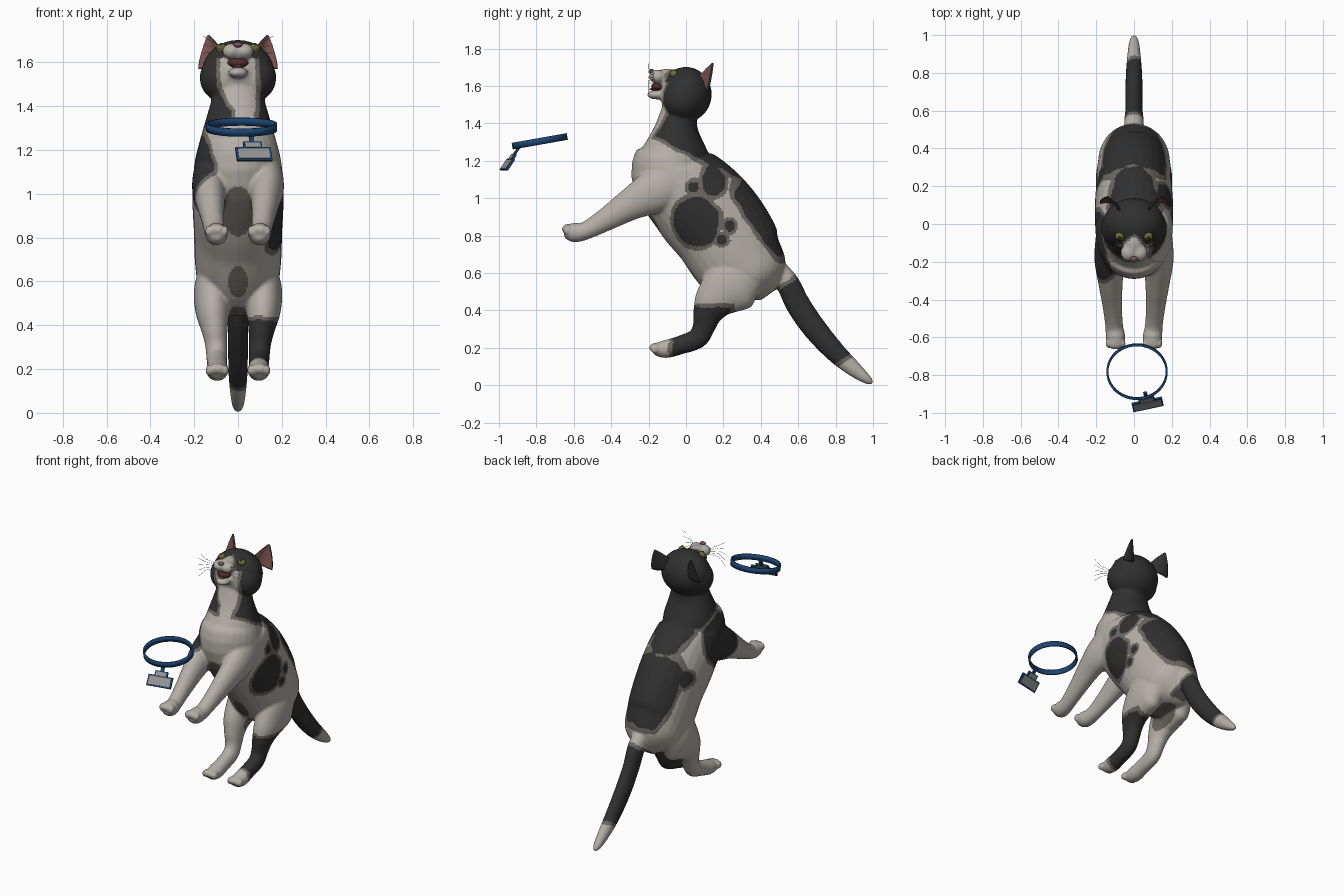
import bpy, bmesh, math
from mathutils import Vector, Matrix, noise

cube = bpy.data.objects.get("Cube")
if cube:
    bpy.data.objects.remove(cube, do_unlink=True)


def material(name, rgb):
    m = bpy.data.materials.new(name)
    m.use_nodes = True
    m.diffuse_color = (*rgb, 1)
    m.node_tree.nodes["Principled BSDF"].inputs["Base Color"].default_value = (*rgb, 1)
    return m


white = material("white_fur", (0.46, 0.43, 0.39))
grey = material("grey_fur", (0.15, 0.135, 0.12))
black = material("black_fur", (0.03, 0.03, 0.03))
pink = material("ear_and_nose_pink", (0.2, 0.085, 0.08))
red = material("mouth_red", (0.09, 0.025, 0.025))
blue = material("collar_blue", (0.012, 0.06, 0.17))
silver = material("tag_silver", (0.3, 0.3, 0.3))
eye_mat = material("eye_olive", (0.16, 0.15, 0.04))


def add_object(name, bm, mats, smooth=True):
    bmesh.ops.recalc_face_normals(bm, faces=bm.faces)
    mesh = bpy.data.meshes.new(name)
    bm.to_mesh(mesh)
    bm.free()
    for m in mats:
        mesh.materials.append(m)
    for p in mesh.polygons:
        p.use_smooth = smooth
    ob = bpy.data.objects.new(name, mesh)
    bpy.context.collection.objects.link(ob)
    return ob


def ellipsoid(bm, pos, radii):
    mat = Matrix.Translation(pos) @ Matrix.Diagonal((*radii, 1))
    bmesh.ops.create_uvsphere(bm, u_segments=24, v_segments=16, radius=1, matrix=mat)


def spline(a, b, c, d, t):
    return 0.5 * (2 * b + (c - a) * t + (2 * a - 5 * b + 4 * c - d) * t * t
                  + (3 * b - a - 3 * c + d) * t ** 3)


def limb(bm, stations, mirror=1, sides=28, steps=6):
    """Loft smooth elliptical rings through (x, y, z, half width, half depth)."""
    s = [Vector(p) for p in stations]
    s = [s[0]] + s + [s[-1]]
    path = [spline(*s[i:i + 4], k / steps) for i in range(len(s) - 3) for k in range(steps)]
    path.append(s[-1])
    rings = []
    for i, p in enumerate(path):
        tangent = (path[min(i + 1, len(path) - 1)] - path[max(i - 1, 0)]).to_3d().normalized()
        side = Vector((1, 0, 0))
        side = (side - tangent * side.dot(tangent)).normalized()
        up = tangent.cross(side)
        ring = []
        for k in range(sides):
            a = math.tau * k / sides
            v = p.to_3d() + side * (math.cos(a) * p[3]) + up * (math.sin(a) * p[4])
            ring.append(bm.verts.new((v.x * mirror, v.y, v.z)))
        rings.append(ring)
    for r, q in zip(rings, rings[1:]):
        for k in range(sides):
            bm.faces.new((r[k], r[(k + 1) % sides], q[(k + 1) % sides], q[k]))
    bm.faces.new(rings[0])
    bm.faces.new(rings[-1])


# Torso and neck, tail
bm = bmesh.new()
limb(bm, [(0, -.03, 1.5, .1, .09), (0, -.05, 1.38, .135, .115), (0, -.06, 1.24, .175, .185),
          (0, -.07, 1.13, .2, .225), (0, .07, .97, .208, .262), (0, .185, .835, .202, .264),
          (0, .29, .67, .195, .25), (0, .39, .57, .17, .185), (0, .45, .49, .06, .06)])
limb(bm, [(0, .45, .66, .05, .05), (0, .54, .55, .052, .062), (0, .6, .43, .046, .066),
          (0, .69, .3, .046, .064), (0, .8, .175, .043, .055), (0, .9, .085, .035, .042),
          (0, .97, .03, .025, .025), (0, .998, .012, .01, .01)])

# Legs with toes
for m in (1, -1):
    limb(bm, [(.1, .36, .6, .07, .1), (.115, .26, .55, .086, .16), (.115, .16, .46, .077, .115),
              (.107, .115, .38, .06, .08), (.1, .095, .31, .05, .06), (.097, .06, .25, .047, .055),
              (.095, -.03, .215, .046, .05), (.095, -.11, .193, .05, .048),
              (.095, -.165, .193, .038, .034)], m)
    limb(bm, [(.12, -.05, 1.1, .08, .13), (.13, -.18, 1.03, .08, .115), (.125, -.3, .965, .066, .086),
              (.115, -.43, .885, .052, .062), (.105, -.54, .825, .047, .048),
              (.098, -.6, .817, .052, .052), (.098, -.64, .83, .038, .038)], m)
    for k in (-1.5, -.5, .5, 1.5):
        curve = .006 * abs(k)
        ellipsoid(bm, (m * (.097 + .025 * k), -.643 + curve, .838 - curve), (.016, .024, .026))
        ellipsoid(bm, (m * (.095 + .025 * k), -.175 + curve, .203 - curve), (.016, .026, .026))
    # Cheeks and muzzle pads
    ellipsoid(bm, (m * .07, -.02, 1.53), (.105, .105, .11))
    ellipsoid(bm, (m * .03, -.153, 1.65), (.042, .045, .037))

# Skull, muzzle bridge, lower jaw
ellipsoid(bm, (0, 0, 1.555), (.165, .138, .147))
ellipsoid(bm, (0, -.1, 1.64), (.055, .08, .052))
ellipsoid(bm, (0, -.16, 1.553), (.045, .048, .025))

# Fuse the parts into one skin
source = add_object("cat_body_source", bm, [])
fuse = source.modifiers.new("fuse", 'REMESH')
fuse.mode = 'VOXEL'
fuse.voxel_size = .0085
relax = source.modifiers.new("relax", 'SMOOTH')
relax.factor = .5
relax.iterations = 6
graph = bpy.context.evaluated_depsgraph_get()
skin = bpy.data.meshes.new_from_object(source.evaluated_get(graph))
bpy.data.objects.remove(source, do_unlink=True)
skin.name = "cat_body"
body = bpy.data.objects.new("cat_body", skin)
bpy.context.collection.objects.link(body)

# Coat patches: centre and radii
PATCHES = [((.2, .055, .87), (.15, .125, .135)), ((.2, .04, 1.06), (.1, .024, .024)),
           ((.16, .15, 1.09), (.11, .06, .08)), ((.2, .23, .85), (.1, .025, .025)),
           ((.2, .19, .78), (.1, .026, .026)), ((-.2, -.12, 1.1), (.125, .19, .17)),
           ((-.16, .25, .95), (.06, .06, .05))]
GREY_PATCHES = [((0, -.2, .92), (.075, .12, .14)), ((0, .04, .6), (.045, .12, .08)),
                ((0, .25, .42), (.08, .15, .1))]


def patch_distance(c, centre, radii):
    d = Vector([(c[i] - centre[i]) / radii[i] for i in range(3)]).length
    return (d - 1) * min(radii[1:])


def dark_distance(c):
    x, y, z = c
    along, across = .58 * y - .81 * z, .81 * y + .58 * z
    # Hood over head and neck, open at the throat and muzzle
    hood = -((y + .18) * .447 + (z - 1.34) * .894)
    low = min(max((1.48 - z) / .1, 0), 1)
    bib = .1 - .035 * low - abs(x - .03 * low)
    if z > 1.62:
        bib = min(.1, (-.05 - y) * 1.2) - abs(x)
    if y > -.04:
        bib = -1
    # Saddle, one hind stocking and the tail
    saddle = (((along + .478) / .235) ** 4 + ((across - .9) / .115) ** 4) ** .25
    stocking = max(z - .42, -.07 - y, .02 - x, y - .24)
    tail = max(-.12 - along, along - .37, .45 - y)
    return min([max(hood, bib), (saddle - 1) * .115, stocking, tail]
               + [patch_distance(c, *p) for p in PATCHES])


for m in (white, grey, black):
    skin.materials.append(m)
for p in skin.polygons:
    p.use_smooth = True
    c = p.center
    d = dark_distance(c) + .012 * noise.noise(c * 14)
    belly = min(patch_distance(c, *q) for q in GREY_PATCHES)
    p.material_index = 2 if d < 0 else 1 if d < .02 or belly < 0 else 0


def blob(name, pos, radii, mat):
    b = bmesh.new()
    ellipsoid(b, pos, radii)
    return add_object(name, b, [mat])


# Face details
blob("mouth", (0, -.152, 1.598), (.048, .034, .024), red)
blob("tongue", (0, -.168, 1.583), (.024, .026, .008), pink)
blob("nose", (0, -.185, 1.68), (.02, .014, .012), pink)

for m, tag in ((1, "left"), (-1, "right")):
    blob(tag + "_eye", (m * .075, -.065, 1.664), (.025, .022, .022), eye_mat)
    blob(tag + "_pupil", (m * .077, -.07, 1.679), (.009, .012, .009), black)

    # Ear: a curled leaf, pink inside and dark outside
    base, tip = Vector((.122, .075, 1.595)), Vector((.14, .138, 1.722))
    axis = tip - base
    facing = Vector((.5, -.8, .2))
    facing = (facing - axis * facing.dot(axis) / axis.length_squared).normalized()
    side = facing.cross(axis).normalized()
    b = bmesh.new()
    n = 10
    grid = []
    for j in range(n + 1):
        v = j / n
        row = []
        for i in range(n + 1):
            u = 2 * i / n - 1
            q = base + axis * v + side * (u * .068 * (1.02 - v ** 1.4)) \
                - facing * (.035 * (1 - u * u) * (1 - v))
            row.append(b.verts.new((q.x * m, q.y, q.z)))
        grid.append(row)
    for r, s in zip(grid, grid[1:]):
        for i in range(n):
            f = b.faces.new((r[i], r[i + 1], s[i + 1], s[i]))
    ear = add_object(tag + "_ear", b, [pink, black])
    front = Vector((facing.x * m, facing.y, facing.z))
    if sum(p.normal.dot(front) for p in ear.data.polygons) < 0:
        ear.data.flip_normals()
    shell = ear.modifiers.new("thickness", 'SOLIDIFY')
    shell.thickness = .01
    shell.offset = -1
    shell.material_offset = 1
    shell.material_offset_rim = 1

    # Whiskers
    for k in range(5):
        curve = bpy.data.curves.new(tag + "_whisker", 'CURVE')
        curve.dimensions = '3D'
        curve.bevel_depth = .001
        curve.bevel_resolution = 0
        line = curve.splines.new('POLY')
        line.points.add(2)
        rise = .02 * (k - 2)
        for pt, (x, y, z) in zip(line.points, ((.055, -.165, 1.645 + rise * .4),
                                               (.11, -.2, 1.65 + rise), (.16, -.2, 1.64 + rise * 2))):
            pt.co = (m * x, y, z, 1)
        curve.materials.append(white)
        bpy.context.collection.objects.link(bpy.data.objects.new(tag + "_whisker", curve))

# Floating collar band
b = bmesh.new()
bmesh.ops.create_cone(b, cap_ends=False, segments=64, radius1=.157, radius2=.157, depth=.036,
                      matrix=Matrix.Diagonal((1, .92, 1, 1)))
collar = add_object("collar", b, [blue])
collar.location = (.016, -.782, 1.304)
collar.rotation_euler.x = math.radians(10)
band = collar.modifiers.new("thickness", 'SOLIDIFY')
band.thickness = .01
band.offset = 0

# Hanging tag with blue rim and silver faces
hang = (Matrix.Translation((.072, -.955, 1.18)) @ Matrix.Rotation(math.radians(12), 4, 'Z')
        @ Matrix.Rotation(math.radians(-35), 4, 'X'))


def plate(name, pos, size, mat):
    b = bmesh.new()
    bmesh.ops.create_cube(b, size=1, matrix=hang @ Matrix.Translation(pos) @ Matrix.Diagonal((*size, 1)))
    return add_object(name, b, [mat], False)


plate("tag_rim", (0, 0, 0), (.164, .012, .072), blue)
plate("tag_face", (0, 0, 0), (.146, .016, .054), silver)
plate("tag_tab_rim", (0, 0, .05), (.085, .012, .032), blue)
plate("tag_tab_face", (0, 0, .047), (.07, .016, .026), silver)
plate("tag_stem", (0, 0, .085), (.02, .012, .055), blue)
